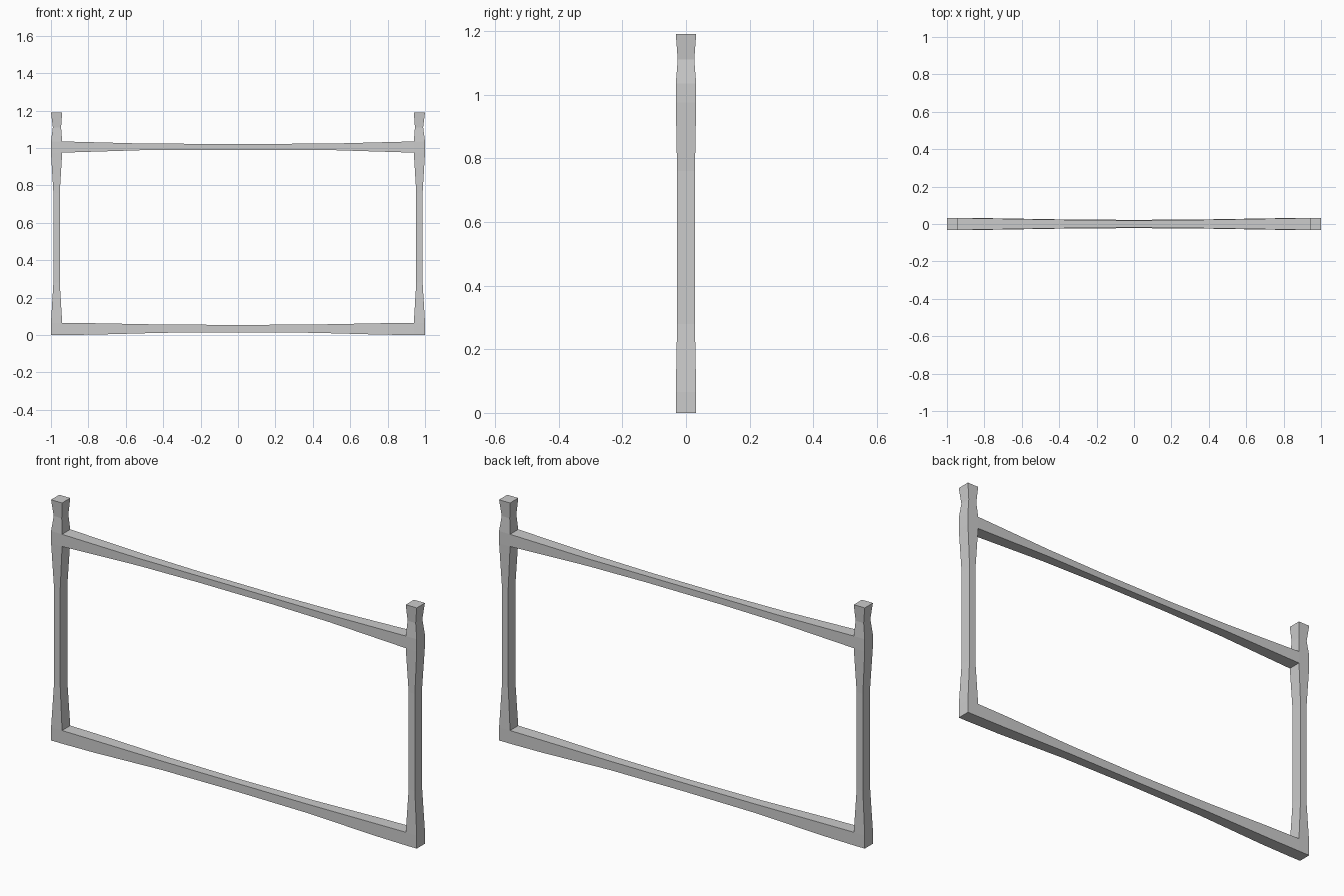
import bpy, bmesh

if "Cube" in bpy.data.objects:
    bpy.data.objects.remove(bpy.data.objects["Cube"])

bm = bmesh.new()


def loft(rings, cap_start=False, cap_end=False):
    """Skin a run of four-cornered rings."""
    vs = [[bm.verts.new(p) for p in r] for r in rings]
    faces = []
    for a, b in zip(vs, vs[1:]):
        for i in range(4):
            j = (i + 1) % 4
            faces.append(bm.faces.new((a[i], a[j], b[j], b[i])))
    if cap_start:
        bm.faces.new(vs[0][::-1])
    if cap_end:
        bm.faces.new(vs[-1])
    return faces


# Corner post, bottom to top: z, inner x, outer x, half depth
post = [(0, .94, 1, .032), (.065, .94, 1, .032), (.28, .953, .987, .028),
        (.76, .953, .987, .028), (.975, .94, 1, .032), (1.035, .94, 1, .032),
        (1.11, .946, .99, .026), (1.19, .94, 1, .032)]
faces = loft([[(xi, -d, z), (xo, -d, z), (xo, d, z), (xi, d, z)]
              for z, xi, xo, d in post], True, True)
# Open the inner side where the rails join (fourth side of spans 0 and 4)
bmesh.ops.delete(bm, geom=[faces[3], faces[19]], context='FACES_ONLY')

# Rails, post to centre: x, bottom z, top z, half depth
lower = [(.94, 0, .065, .032), (.77, .002, .063, .031),
         (.4, .012, .056, .025), (0, .013, .054, .022)]
upper = [(.94, .975, 1.035, .032), (.52, .988, 1.024, .025),
         (.2, .99, 1.022, .02), (0, .99, 1.022, .02)]
for rail in (lower, upper):
    loft([[(x, -d, b), (x, d, b), (x, d, t), (x, -d, t)] for x, b, t, d in rail])

# Weld, then mirror to the other half
bmesh.ops.remove_doubles(bm, verts=bm.verts, dist=1e-4)
bmesh.ops.recalc_face_normals(bm, faces=bm.faces)
mesh = bpy.data.meshes.new("railing_frame")
bm.to_mesh(mesh)
bm.free()
frame = bpy.data.objects.new("railing_frame", mesh)
bpy.context.collection.objects.link(frame)
mirror = frame.modifiers.new("mirror", 'MIRROR')
mirror.use_clip = True
